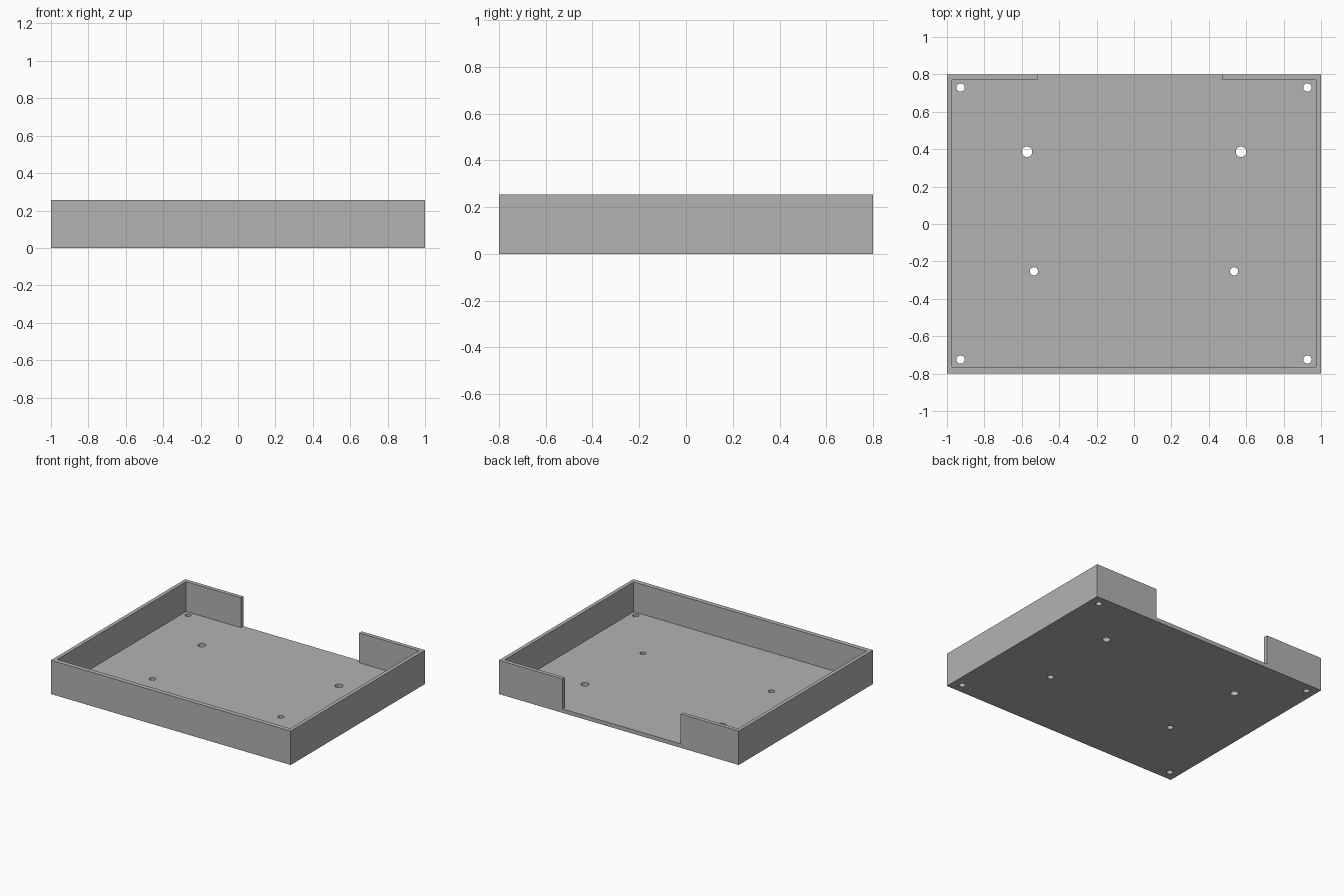
import bpy

cube = bpy.data.objects.get("Cube")
if cube:
    bpy.data.objects.remove(cube, do_unlink=True)

# Grey plastic
grey = bpy.data.materials.new("mid_grey")
grey.use_nodes = True
colour = (0.45, 0.45, 0.45, 1)
grey.diffuse_color = colour
grey.node_tree.nodes["Principled BSDF"].inputs["Base Color"].default_value = colour

HEIGHT, FLOOR, OVER = 0.255, 0.03, 0.1


def box(name, x0, x1, y0, y1, z0, z1):
    bpy.ops.mesh.primitive_cube_add(
        size=1, location=((x0 + x1) / 2, (y0 + y1) / 2, (z0 + z1) / 2))
    ob = bpy.context.object
    ob.name = name
    ob.scale = (x1 - x0, y1 - y0, z1 - z0)
    bpy.ops.object.transform_apply(location=True, rotation=False, scale=True)
    ob.data.materials.append(grey)
    return ob


def cut(target, cutter):
    mod = target.modifiers.new("cut", "BOOLEAN")
    mod.operation = "DIFFERENCE"
    mod.solver = "EXACT"
    mod.object = cutter
    cutter.hide_render = True
    bpy.context.view_layer.objects.active = target
    bpy.ops.object.modifier_apply(modifier=mod.name)
    bpy.data.objects.remove(cutter, do_unlink=True)


# Shallow tray, hollowed from a solid block
tray = box("tray", -1, 1, -0.8, 0.8, 0, HEIGHT)
cut(tray, box("cavity", -0.972, 0.972, -0.765, 0.77, FLOOR, HEIGHT + OVER))

# Wide opening in the back wall, down to the floor
cut(tray, box("back_opening", -0.516, 0.472, 0.7, 0.8 + OVER, FLOOR, HEIGHT + OVER))

# Screw holes through the floor: x, y, radius, mirrored left and right
for x, y, radius in [(0.927, 0.73, 0.022), (0.927, -0.725, 0.022),
                     (0.572, 0.386, 0.028), (0.535, -0.253, 0.022)]:
    for side in (-1, 1):
        bpy.ops.mesh.primitive_cylinder_add(
            vertices=32, radius=radius, depth=0.2, location=(side * x, y, 0))
        hole = bpy.context.object
        hole.data.materials.append(grey)
        cut(tray, hole)

bpy.ops.object.select_all(action="DESELECT")
tray.select_set(True)
bpy.context.view_layer.objects.active = tray
bpy.ops.object.shade_smooth_by_angle()
